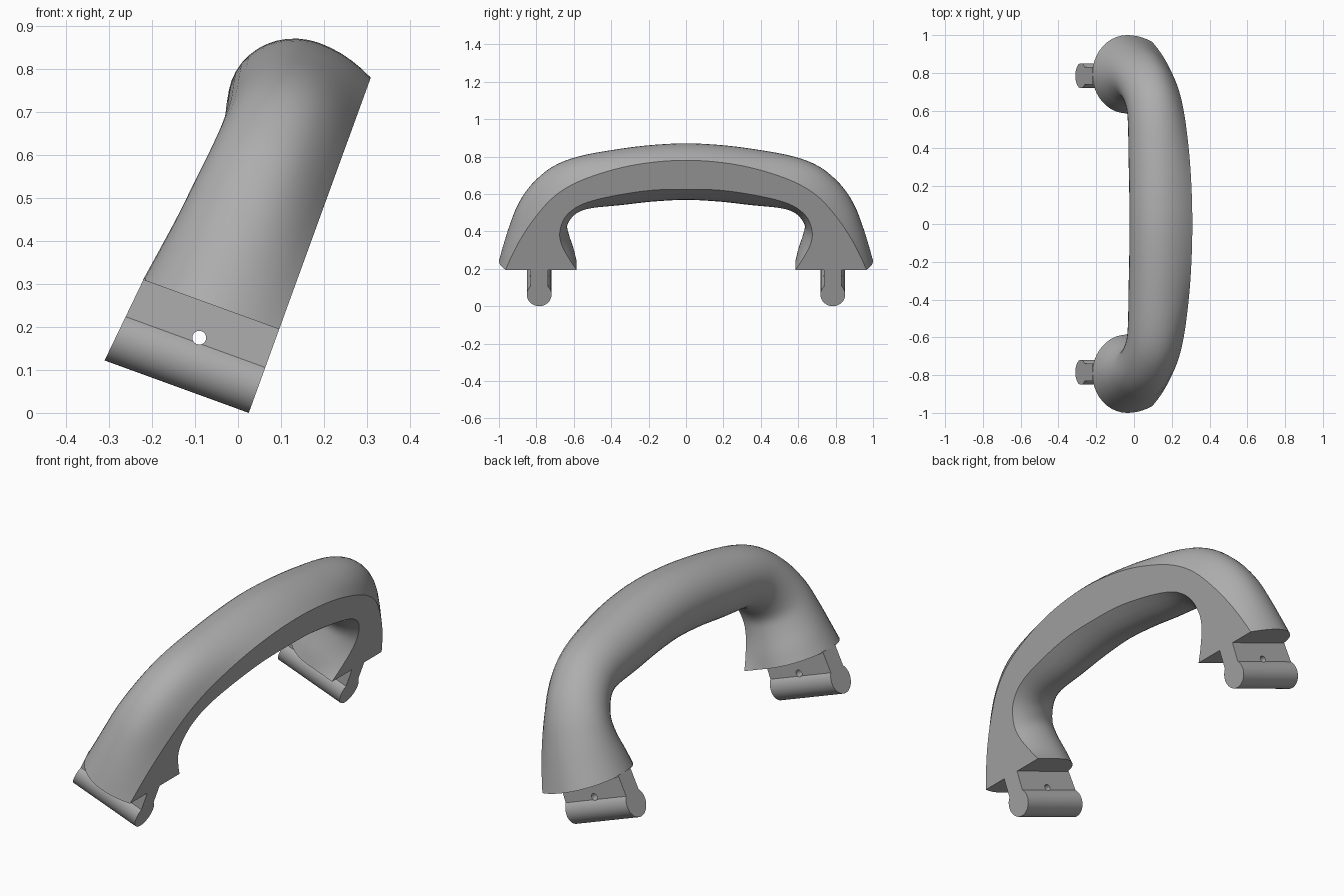
import bpy, bmesh, math
from mathutils import Matrix, Vector

if "Cube" in bpy.data.objects:
    bpy.data.objects.remove(bpy.data.objects["Cube"], do_unlink=True)

TILT = math.radians(20)
PLACE = Matrix.Translation((0.025, 0, 0)) @ Matrix.Rotation(TILT, 4, "Y")
BASE = 0.207      # height of the underside of the feet
CREST = 0.14      # distance from the flat face to the widest line

gray = bpy.data.materials.new("plain gray")
gray.use_nodes = True
gray.diffuse_color = (0.42, 0.42, 0.42, 1)
gray.node_tree.nodes["Principled BSDF"].inputs["Base Color"].default_value = gray.diffuse_color


def finish(bm, name):
    bmesh.ops.recalc_face_normals(bm, faces=bm.faces)
    bm.transform(PLACE)
    mesh = bpy.data.meshes.new(name)
    bm.to_mesh(mesh)
    bm.free()
    mesh.materials.append(gray)
    obj = bpy.data.objects.new(name, mesh)
    bpy.context.collection.objects.link(obj)
    return obj


def smooth(obj):
    bpy.ops.object.select_all(action="DESELECT")
    obj.select_set(True)
    bpy.context.view_layer.objects.active = obj
    bpy.ops.object.shade_smooth_by_angle(angle=math.radians(32))


def spline(points, steps=4):
    """Catmull-Rom curve through the points."""
    pts = [Vector(p) for p in points]
    pts = [2 * pts[0] - pts[1]] + pts + [2 * pts[-1] - pts[-2]]
    out = []
    for a, b, c, d in zip(pts, pts[1:], pts[2:], pts[3:]):
        for i in range(steps):
            t = i / steps
            out.append(0.5 * (2 * b + (c - a) * t + (2 * a - 5 * b + 4 * c - d) * t ** 2
                              + (3 * b - a - 3 * c + d) * t ** 3))
    return out + [pts[-2]]


def whole(points):
    """Half a rail from foot to middle, completed by its mirror image."""
    return spline(points + [(-p[0],) + p[1:] for p in reversed(points[:-1])])


# Grip rails (along, up): edges of the flat face and the widest lines behind it
outer_edge = whole([(.965, BASE), (.93, .29), (.88, .39), (.81, .5), (.72, .61),
                    (.62, .685), (.5, .74), (.34, .79), (.17, .82), (0, .83)])
outer_crest = whole([(1, BASE), (.975, .3), (.945, .4), (.9, .52), (.83, .63),
                     (.72, .73), (.58, .79), (.38, .83), (.19, .855), (0, .865)])
inner_edge = whole([(.585, BASE), (.625, .27), (.665, .35), (.675, .42), (.65, .5),
                    (.59, .56), (.5, .6), (.35, .635), (.18, .66), (0, .665)])
inner_crest = whole([(.585, BASE), (.6, .27), (.625, .35), (.635, .41), (.61, .46),
                     (.57, .495), (.5, .515), (.35, .53), (.18, .55), (0, .56)])
depths = whole([(1, d) for d in (.337, .325, .312, .302, .293, .288, .29, .296, .3, .302)])


def section(oe, oc, ic, ie, depth):
    """D-shaped cross-section, from the outer flat edge round to the inner one."""
    ring = []
    flank = [i / 5 for i in range(5)]
    for w in flank:
        p = oe.lerp(oc, 1 - (1 - w) ** 2)
        ring.append((-CREST * w, p.x, p.y))
    mid, half = (oc + ic) / 2, (oc - ic) / 2
    for i in range(21):
        a = math.pi * i / 20
        p = mid + half * math.cos(a)
        ring.append((-CREST - (depth - CREST) * math.sin(a), p.x, p.y))
    for w in reversed(flank):
        p = ie.lerp(ic, 1 - (1 - w) ** 2)
        ring.append((-CREST * w, p.x, p.y))
    return ring


bm = bmesh.new()
rings = [[bm.verts.new(co) for co in section(oe, oc, ic, ie, d.y)]
         for oe, oc, ic, ie, d in zip(outer_edge, outer_crest, inner_crest, inner_edge, depths)]
for r, s in zip(rings, rings[1:]):
    for i in range(len(r)):
        j = (i + 1) % len(r)
        bm.faces.new((r[i], r[j], s[j], s[i]))
bm.faces.new(rings[0])
bm.faces.new(rings[-1])
smooth(finish(bm, "grip"))

# Mounts: keyhole profile of a round bar and a neck, with a pin hole across
RADIUS, NECK, LENGTH = 0.066, 0.047, 0.357
for name, side in (("front_mount", -1), ("back_mount", 1)):
    cy = side * 0.785
    start = math.acos(NECK / RADIUS)
    profile = [(NECK, BASE + 0.004)]
    for i in range(33):
        a = start - (math.pi + 2 * start) * i / 32
        profile.append((RADIUS * math.cos(a), RADIUS + RADIUS * math.sin(a)))
    profile.append((-NECK, BASE + 0.004))

    bm = bmesh.new()
    near = [bm.verts.new((0, cy + y, v)) for y, v in profile]
    far = [bm.verts.new((-LENGTH + 0.1 * v, cy + y, v)) for y, v in profile]
    bm.faces.new(near)
    bm.faces.new(far)
    for i in range(len(near)):
        j = (i + 1) % len(near)
        bm.faces.new((near[i], near[j], far[j], far[i]))
    mount = finish(bm, name)

    bm = bmesh.new()
    bmesh.ops.create_cone(bm, cap_ends=True, segments=20, radius1=0.016, radius2=0.016, depth=0.3,
                          matrix=Matrix.Translation((-0.168, cy, 0.125)) @ Matrix.Rotation(math.pi / 2, 4, "X"))
    cutter = finish(bm, "pin_hole_cutter")
    cutter.hide_render = True
    cut = mount.modifiers.new("pin_hole", "BOOLEAN")
    cut.operation = "DIFFERENCE"
    cut.solver = "EXACT"
    cut.object = cutter
    bpy.context.view_layer.objects.active = mount
    bpy.ops.object.modifier_apply(modifier=cut.name)
    bpy.data.objects.remove(cutter, do_unlink=True)
    smooth(mount)
